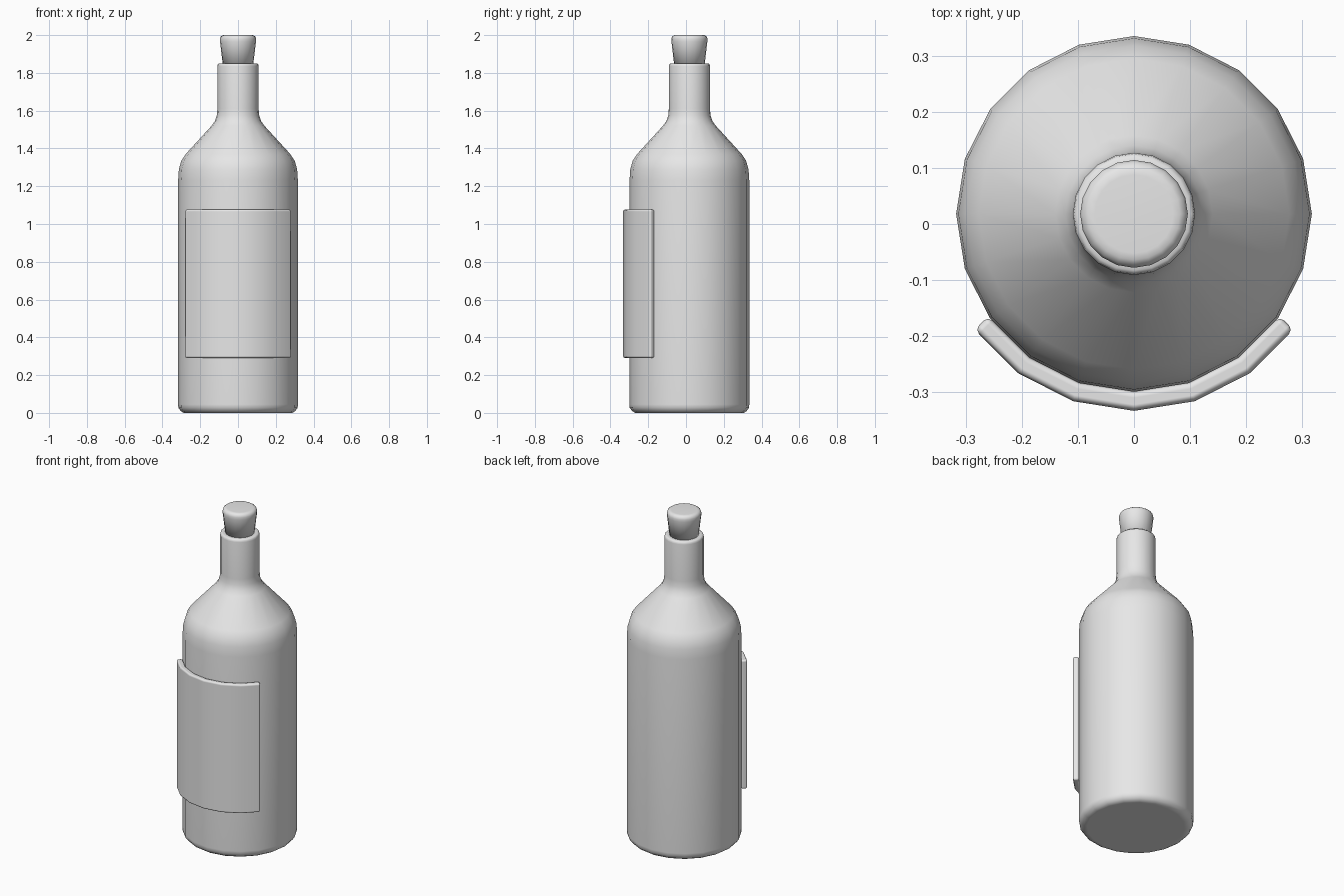
import bpy, bmesh
from math import sin, cos, radians, tau

cube = bpy.data.objects.get("Cube")
if cube:
    bpy.data.objects.remove(cube, do_unlink=True)

SIDES = 20
CENTRE_Y = 0.018

grey = bpy.data.materials.new("plain grey")
grey.use_nodes = True
grey.diffuse_color = (0.8, 0.8, 0.8, 1)
grey.node_tree.nodes["Principled BSDF"].inputs["Base Color"].default_value = (0.8, 0.8, 0.8, 1)


def add_object(name, bm):
    mesh = bpy.data.meshes.new(name)
    bm.to_mesh(mesh)
    bm.free()
    mesh.materials.append(grey)
    mesh.polygons.foreach_set("use_smooth", [True] * len(mesh.polygons))
    obj = bpy.data.objects.new(name, mesh)
    obj.location.y = CENTRE_Y
    bpy.context.collection.objects.link(obj)
    return obj


def lathe(name, profile):
    """Revolve (radius, height) points, listed bottom to top, and cap both ends."""
    bm = bmesh.new()
    rings = [[bm.verts.new((r * cos(tau * i / SIDES), r * sin(tau * i / SIDES), z))
              for i in range(SIDES)] for r, z in profile]
    for low, high in zip(rings, rings[1:]):
        for i in range(SIDES):
            j = (i + 1) % SIDES
            bm.faces.new((low[i], low[j], high[j], high[i]))
    bm.faces.new(rings[0][::-1])
    bm.faces.new(rings[-1])
    return add_object(name, bm)


# Bottle: chamfered base, straight body, rounded shoulder, neck and lip
lathe("bottle", [
    (0.27, 0), (0.288, 0), (0.303, 0.01), (0.316, 0.027), (0.317, 0.045),
    (0.317, 1.23), (0.313, 1.29), (0.30, 1.335), (0.277, 1.37),
    (0.14, 1.52), (0.122, 1.545), (0.112, 1.575), (0.109, 1.61),
    (0.109, 1.835), (0.107, 1.845), (0.101, 1.85), (0.09, 1.85)])

# Tapered cork pushed into the neck
lathe("cork", [
    (0.079, 1.83), (0.095, 1.965), (0.096, 1.98), (0.092, 1.992),
    (0.082, 1.999), (0.07, 2.0)])

# Curved label plate wrapped round the front
bm = bmesh.new()
columns = []
for step in range(-3, 4):
    a = radians(270 + step * 360 / SIDES)
    columns.append([bm.verts.new((0.351 * cos(a), 0.351 * sin(a), z)) for z in (0.29, 1.077)])
for (a, b), (c, d) in zip(columns, columns[1:]):
    bm.faces.new((a, c, d, b))
label = add_object("label", bm)
solid = label.modifiers.new("thickness", "SOLIDIFY")
solid.thickness = 0.034
solid.offset = -1
solid.use_even_offset = True
bevel = label.modifiers.new("soft edges", "BEVEL")
bevel.width = 0.011
bevel.segments = 2
bevel.limit_method = "ANGLE"
bevel.angle_limit = radians(45)
bevel.harden_normals = True
